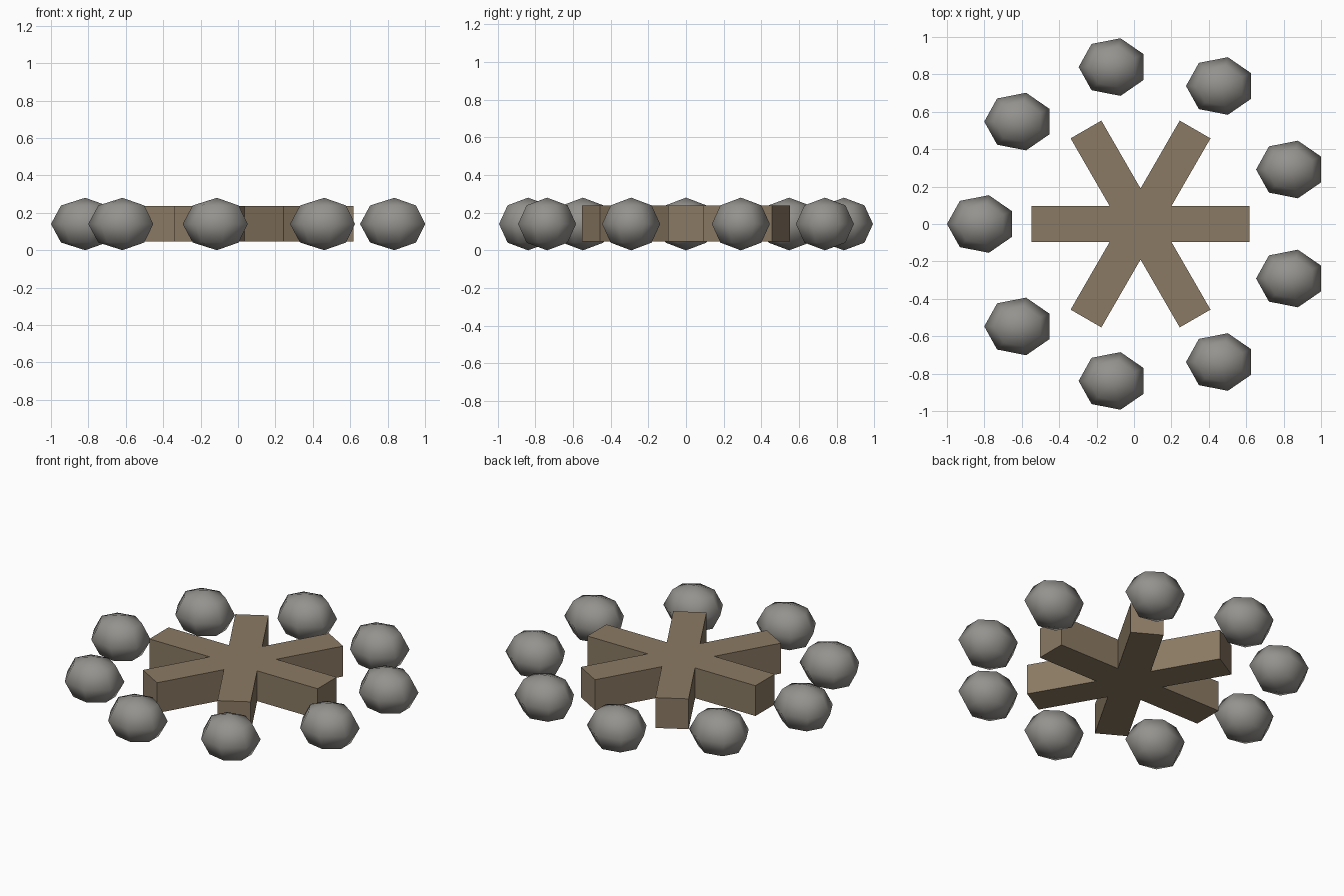
import bpy, bmesh
from math import sin, cos, pi, radians
from mathutils import Vector, Matrix

cube = bpy.data.objects.get("Cube")
if cube:
    bpy.data.objects.remove(cube, do_unlink=True)

CENTRE = Vector((0.035, 0, 0.14))      # middle of the fire ring
RING_RADIUS = 0.852
STONE_RADII = (0.183, 0.158, 0.14)
LOG_SIZE = (1.167, 0.19, 0.19)


def material(name, colour):
    mat = bpy.data.materials.new(name)
    mat.use_nodes = True
    mat.diffuse_color = colour
    mat.node_tree.nodes["Principled BSDF"].inputs["Base Color"].default_value = colour
    return mat


def finish(bm, name, mat):
    bmesh.ops.recalc_face_normals(bm, faces=bm.faces)
    mesh = bpy.data.meshes.new(name)
    bm.to_mesh(mesh)
    bm.free()
    mesh.materials.append(mat)
    return mesh


def place(name, mesh, location, turn=0):
    obj = bpy.data.objects.new(name, mesh)
    obj.location = location
    obj.rotation_euler.z = turn
    bpy.context.collection.objects.link(obj)


stone_grey = material("stone grey", (0.30, 0.29, 0.27, 1))
wood_brown = material("wood brown", (0.258, 0.195, 0.127, 1))

# Stone: half circle profile spun into a seven-sided ball, then squashed
bm = bmesh.new()
profile = [bm.verts.new((-sin(i * pi / 4), 0, cos(i * pi / 4))) for i in range(5)]
edges = [bm.edges.new(pair) for pair in zip(profile, profile[1:])]
bmesh.ops.spin(bm, geom=profile + edges, cent=(0, 0, 0), axis=(0, 0, 1),
               angle=2 * pi, steps=7)
bmesh.ops.remove_doubles(bm, verts=bm.verts, dist=0.001)
bmesh.ops.scale(bm, vec=STONE_RADII, verts=bm.verts)
for face in bm.faces:
    face.smooth = True
stone_mesh = finish(bm, "stone", stone_grey)

# Ring of nine stones, all facing the same way
for i in range(9):
    a = pi + radians(40 * i)
    offset = Vector((cos(a), sin(a), 0)) * RING_RADIUS
    place(f"stone_{i + 1}", stone_mesh, CENTRE + offset)

# Three square logs crossing in the middle
bm = bmesh.new()
bmesh.ops.create_cube(bm, size=1, matrix=Matrix.Diagonal((*LOG_SIZE, 1)))
log_mesh = finish(bm, "log", wood_brown)
for i in range(3):
    place(f"log_{i + 1}", log_mesh, CENTRE + Vector((0, 0, 0.002)), radians(60 * i))
